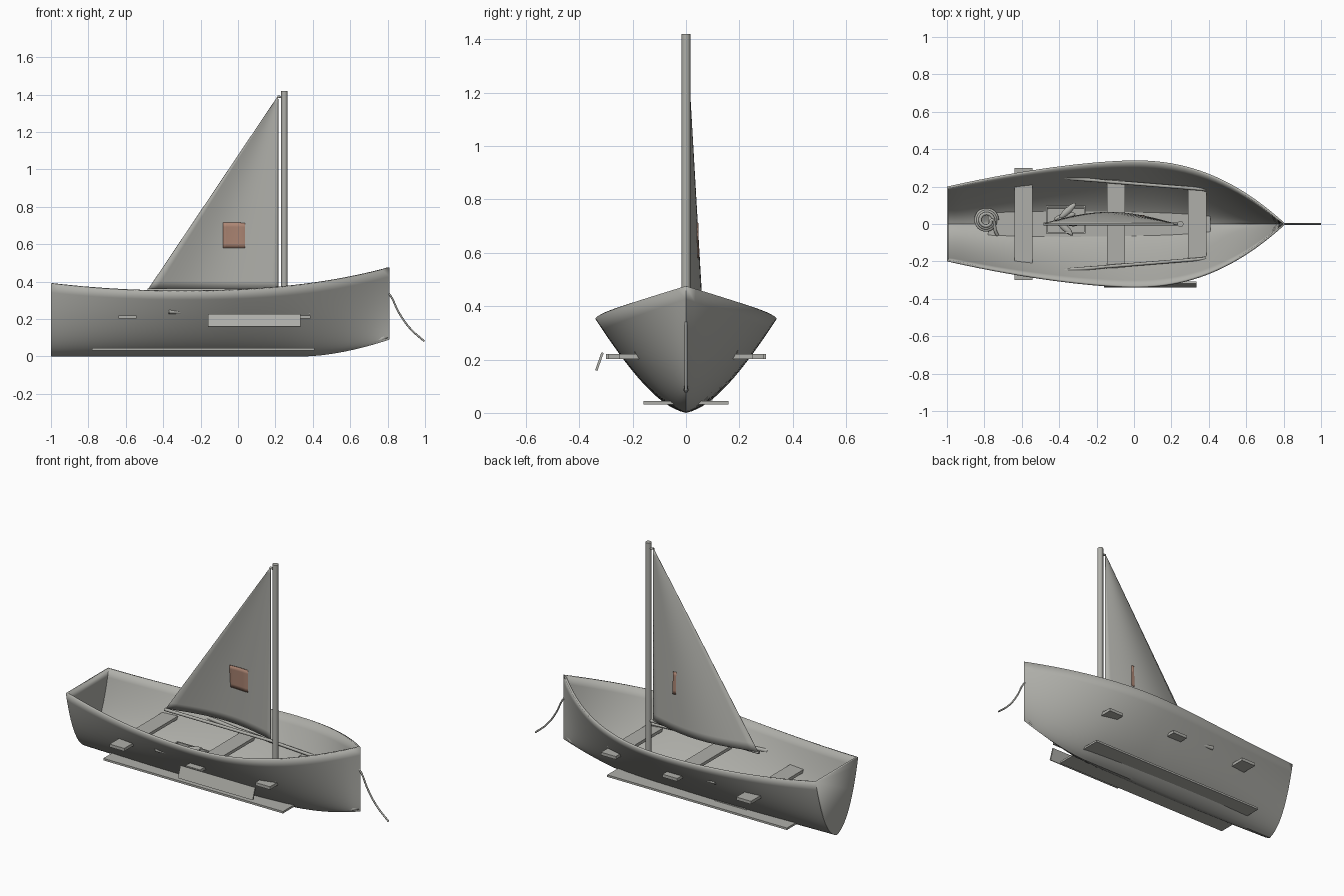
import bpy, bmesh, math
from mathutils import Vector

old = bpy.data.objects.get("Cube")
if old:
    bpy.data.objects.remove(old, do_unlink=True)


def material(name, rgb):
    m = bpy.data.materials.new(name)
    m.use_nodes = True
    m.diffuse_color = (*rgb, 1)
    bsdf = m.node_tree.nodes["Principled BSDF"]
    bsdf.inputs["Base Color"].default_value = (*rgb, 1)
    bsdf.inputs["Roughness"].default_value = 0.8
    return m


GREY = material("weathered grey", (0.43, 0.43, 0.40))
RUST = material("rust patch", (0.42, 0.24, 0.175))


def finish(name, bm, mat=GREY, smooth=True, thickness=0, offset=0):
    bmesh.ops.recalc_face_normals(bm, faces=bm.faces)
    me = bpy.data.meshes.new(name)
    bm.to_mesh(me)
    bm.free()
    ob = bpy.data.objects.new(name, me)
    bpy.context.collection.objects.link(ob)
    me.materials.append(mat)
    if thickness:
        mod = ob.modifiers.new("Thickness", "SOLIDIFY")
        mod.thickness, mod.offset = thickness, offset
    if smooth:
        bpy.ops.object.select_all(action="DESELECT")
        ob.select_set(True)
        bpy.context.view_layer.objects.active = ob
        bpy.ops.object.shade_smooth_by_angle(angle=math.radians(35))
    return ob


def grid(point, nu, nv):
    """Surface through point(u, v), with collapsed edges welded."""
    bm = bmesh.new()
    rows = [[bm.verts.new(point(i / nu, j / nv)) for j in range(nv + 1)] for i in range(nu + 1)]
    for a, b in zip(rows, rows[1:]):
        for j in range(nv):
            bm.faces.new((a[j], b[j], b[j + 1], a[j + 1]))
    return bm, rows


def box(name, lo, hi, tilt=0):
    bm = bmesh.new()
    bmesh.ops.create_cube(bm, size=1)
    lo, hi = Vector(lo), Vector(hi)
    bmesh.ops.scale(bm, vec=hi - lo, verts=bm.verts)
    ob = finish(name, bm, smooth=False)
    ob.location = (lo + hi) / 2
    ob.rotation_euler.x = tilt
    return ob


def rod(name, a, b, r1, r2=None, sides=12):
    a, b = Vector(a), Vector(b)
    bm = bmesh.new()
    bmesh.ops.create_cone(bm, cap_ends=True, segments=sides, radius1=r1,
                          radius2=r1 if r2 is None else r2, depth=(b - a).length)
    ob = finish(name, bm)
    ob.location = (a + b) / 2
    ob.rotation_euler = (b - a).to_track_quat("Z", "Y").to_euler()
    return ob


def rope(name, points, radius):
    cu = bpy.data.curves.new(name, "CURVE")
    cu.dimensions = "3D"
    cu.bevel_depth, cu.bevel_resolution, cu.use_fill_caps = radius, 2, True
    sp = cu.splines.new("BEZIER")
    sp.bezier_points.add(len(points) - 1)
    for p, co in zip(sp.bezier_points, points):
        p.co = co
        p.handle_left_type = p.handle_right_type = "AUTO"
    cu.materials.append(GREY)
    ob = bpy.data.objects.new(name, cu)
    bpy.context.collection.objects.link(ob)
    return ob


# Hull: lofted curved sections, flat transom, sharp upright stem
BOW = 0.81


def hull_point(u, v):
    x = -1 + (BOW + 1) * u
    if x > 0:
        half = 0.34 * (1 - (x / BOW) ** 2.2)
    else:
        half = 0.34 - 0.14 * (-x) ** 1.6
    top = 0.347 + (0.1 * (x + 0.3) ** 2.4 if x > -0.3 else 0.088 * (x + 0.3) ** 2)
    keel = 0.09 * (max(0, x - 0.35) / 0.46) ** 1.7
    side = 2 * v - 1
    t = abs(side)
    full = 0.38 + 0.25 * max(0, -x)
    y = half * (2 * t * (1 - t) * full + t * t)
    z = keel + (top - keel) * (2 * t * (1 - t) * 0.09 + t * t)
    return x, math.copysign(max(y, 0), side), z


bm, rows = grid(hull_point, 44, 28)
bm.faces.new(rows[0])
bmesh.ops.remove_doubles(bm, verts=bm.verts, dist=0.0005)
finish("hull", bm, thickness=0.012, offset=-1)

# Floor and thwarts, whose ends pass through the planking
box("floor_board", (-0.78, -0.16, 0.032), (0.41, 0.16, 0.044))
for name, x, half in (("aft", -0.64, 0.3), ("middle", -0.145, 0.29), ("forward", 0.29, 0.25)):
    box(name + "_thwart", (x, -half, 0.202), (x + 0.097, half, 0.22))

# Loose board along the right side
box("side_board", (-0.16, -0.329, 0.157), (0.335, -0.32, 0.228), tilt=-0.34)

# Oars resting on the thwarts
for name, s in (("left", 1), ("right", -1)):
    rod(name + "_oar", (0.385, s * 0.185, 0.232), (-0.15, s * 0.228, 0.234), 0.009)
    rod(name + "_oar_blade", (-0.15, s * 0.228, 0.234), (-0.37, s * 0.248, 0.24), 0.008, 0.012)

# Mast, boom and masthead fitting
rod("mast", (0.248, 0, 0.04), (0.248, 0, 1.42), 0.017)
rod("boom", (-0.485, 0, 0.355), (0.248, 0, 0.355), 0.009)
rod("masthead_fitting", (0.212, 0.002, 1.39), (0.24, 0, 1.385), 0.006)

# Sail: bellied triangle
LUFF, FOOT, HEAD, CHORD = 0.215, 0.36, 1.395, 0.695


def belly(x, z):
    v = (z - FOOT) / (HEAD - FOOT)
    u = min(1, (LUFF - x) / max(CHORD * (1 - v), 0.001))
    return 0.003 + 0.06 * math.sin(math.pi * u) * (1 - v)


def sail_point(u, v):
    x, z = LUFF - CHORD * u * (1 - v), FOOT + (HEAD - FOOT) * v
    return x, belly(x, z), z


bm, rows = grid(sail_point, 16, 24)
bmesh.ops.remove_doubles(bm, verts=bm.verts, dist=0.0005)
finish("sail", bm, thickness=0.003)


# Sewn patch, its forward edge showing through the cloth
def patch_point(u, v):
    x, z = -0.08 + 0.135 * u, 0.58 + 0.135 * v
    z -= 0.012 * max(0, u - 0.7) * v
    return x, belly(x, z) - 0.005 + 0.011 * max(0, (u - 0.75) / 0.25), z


bm, rows = grid(patch_point, 8, 6)
finish("sail_patch", bm, RUST, thickness=0.004)

# Mooring rope hanging from the bow, and a coil on the floor
rope("bow_rope", [(0.785, 0, 0.36), (0.815, 0, 0.325), (0.86, 0, 0.235),
                  (0.92, 0, 0.15), (0.997, 0, 0.08)], 0.005)
coil = []
for i in range(37):
    a = i * math.pi / 6
    r = 0.06 - 0.0009 * i
    coil.append((-0.79 + r * math.cos(a), 0.02 + r * math.sin(a), 0.055 + 0.0011 * i))
rope("coiled_rope", coil + [(-0.74, -0.04, 0.07), (-0.73, -0.06, 0.06)], 0.009)

# Open crate holding the catch
x0, x1, y0, y1, z0, z1, t = -0.47, -0.26, -0.05, 0.1, 0.046, 0.13, 0.008
box("crate_base", (x0, y0, z0), (x1, y1, z0 + t))
for name, y in (("right", y0), ("left", y1 - t)):
    box("crate_" + name + "_side", (x0, y, z0), (x1, y + t, z1))
for name, x in (("aft", x0), ("forward", x1 - t)):
    box("crate_" + name + "_end", (x, y0, z0), (x + t, y1, z1))
for i in range(4):
    bm = bmesh.new()
    bmesh.ops.create_uvsphere(bm, u_segments=12, v_segments=8, radius=1)
    bmesh.ops.scale(bm, vec=(0.06, 0.018, 0.014), verts=bm.verts)
    fish = finish("fish_%d" % (i + 1), bm)
    fish.location = (-0.37 + 0.015 * (i % 2), -0.02 + 0.03 * i, 0.115 + 0.01 * (i % 2))
    fish.rotation_euler.z = 0.5 * (i - 1.5)
